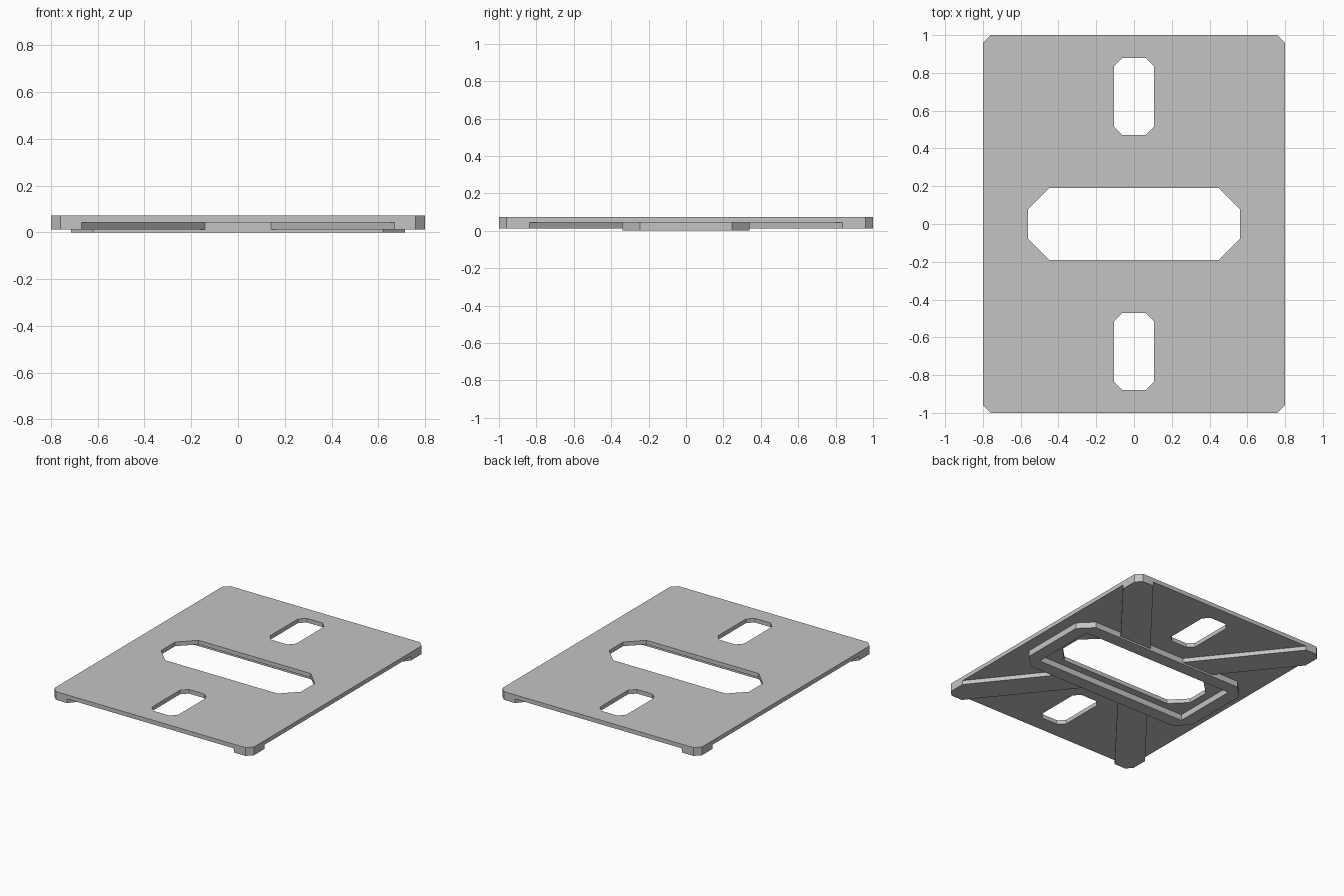
import bpy
import bmesh

if "Cube" in bpy.data.objects:
    bpy.data.objects.remove(bpy.data.objects["Cube"], do_unlink=True)

# One flat grey for everything
grey = bpy.data.materials.new("plain_grey")
grey.use_nodes = True
grey.diffuse_color = (0.55, 0.55, 0.55, 1)
grey.node_tree.nodes["Principled BSDF"].inputs["Base Color"].default_value = grey.diffuse_color

TOP, PLATE_BOTTOM, RIB_BOTTOM = 0.073, 0.043, 0.013


def chamfered(hx, hy, c=0.0, cy=0.0):
    """Rectangle outline with cut corners, centred on (0, cy)."""
    if c == 0:
        return [(-hx, cy - hy), (hx, cy - hy), (hx, cy + hy), (-hx, cy + hy)]
    quarter = [(hx, hy - c), (hx - c, hy)]
    half = quarter + [(-x, y) for x, y in reversed(quarter)]
    return [(x, cy + y) for x, y in half + [(-x, -y) for x, y in half]]


def slab(name, loops, z0, z1):
    """Fill the first outline, minus the others, and extrude it upwards."""
    bm = bmesh.new()
    edges = []
    for loop in loops:
        verts = [bm.verts.new((x, y, z0)) for x, y in loop]
        for i, v in enumerate(verts):
            edges.append(bm.edges.new((verts[i - 1], v)))
    bmesh.ops.triangle_fill(bm, edges=edges, use_beauty=True, normal=(0, 0, 1))
    result = bmesh.ops.extrude_face_region(bm, geom=bm.faces[:], use_keep_orig=True)
    raised = [g for g in result["geom"] if isinstance(g, bmesh.types.BMVert)]
    bmesh.ops.translate(bm, verts=raised, vec=(0, 0, z1 - z0))
    bmesh.ops.recalc_face_normals(bm, faces=bm.faces[:])
    mesh = bpy.data.meshes.new(name)
    bm.to_mesh(mesh)
    bm.free()
    mesh.materials.append(grey)
    obj = bpy.data.objects.new(name, mesh)
    bpy.context.collection.objects.link(obj)
    return obj


# Main plate with a wide window and two bolt slots
slots = [chamfered(0.105, 0.203, 0.042, cy) for cy in (-0.675, 0.675)]
slab("plate", [chamfered(0.8, 1, 0.04), chamfered(0.56, 0.19, 0.11)] + slots,
     PLATE_BOTTOM, TOP)

# Raised collar under the window, with a square-cornered recess
slab("collar", [chamfered(0.715, 0.34, 0.095), chamfered(0.62, 0.245)], 0, PLATE_BOTTOM)

# Diagonal ribs from the collar to the four corners
rib = slab("corner_ribs",
           [[(0.102, 0.29), (0.362, 0.29), (0.8, 0.838), (0.8, 0.96), (0.76, 1), (0.67, 1)]],
           RIB_BOTTOM, PLATE_BOTTOM)
mirror = rib.modifiers.new("four_corners", "MIRROR")
mirror.use_axis = (True, True, False)
mirror.use_mirror_merge = False
